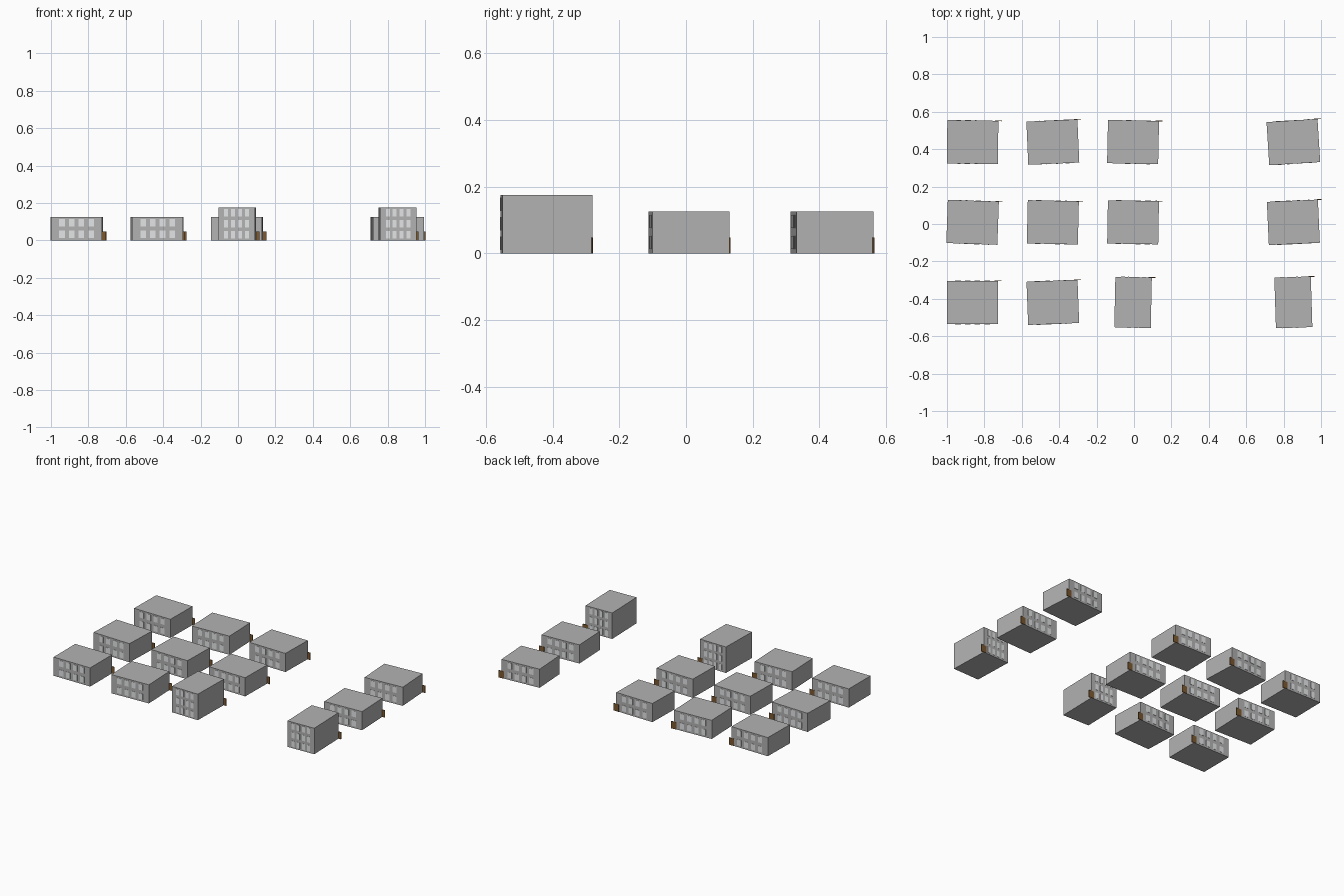
import bpy, bmesh, math
from mathutils import Matrix, Vector

if "Cube" in bpy.data.objects:
    bpy.data.objects.remove(bpy.data.objects["Cube"])


def material(name, rgb):
    m = bpy.data.materials.new(name)
    m.diffuse_color = (*rgb, 1.0)
    m.use_nodes = True
    m.node_tree.nodes["Principled BSDF"].inputs["Base Color"].default_value = m.diffuse_color
    return m


WALL = material("wall grey", (0.45, 0.45, 0.45))
GLASS = material("window pale grey", (0.78, 0.79, 0.80))
WOOD = material("door brown", (0.20, 0.10, 0.03))


def boxes(name, parts, mat, place):
    """One mesh object from a list of (centre, size) boxes."""
    bm = bmesh.new()
    for centre, size in parts:
        bmesh.ops.create_cube(
            bm, size=1.0,
            matrix=Matrix.Translation(centre) @ Matrix.Diagonal((*size, 1.0)))
    me = bpy.data.meshes.new(name)
    bm.to_mesh(me)
    bm.free()
    me.materials.append(mat)
    ob = bpy.data.objects.new(name, me)
    ob.matrix_world = place
    bpy.context.collection.objects.link(ob)
    return ob


def building(label, x, y, turn, w, d, h, floors):
    place = Matrix.Translation((x, y, 0)) @ Matrix.Rotation(math.radians(turn), 4, 'Z')
    # plain block
    boxes(label + "_walls", [((0, 0, h / 2), (w, d, h))], WALL, place)
    # window plates on front and back, four per floor
    panes = []
    for side in (-1, 1):
        for f in range(floors):
            for c in range(4):
                pos = ((c - 1.5) * 0.19 * w, side * d / 2, (f + 0.52) * h / floors)
                panes.append((pos, (0.11 * w, 0.003, 0.04)))
    boxes(label + "_windows", panes, GLASS, place)
    # door plate straddling the back right corner
    boxes(label + "_door", [((w / 2, d / 2, 0.024), (0.038, 0.004, 0.048))], WOOD, place)


# street grid: one column is left empty as a road
COLUMNS = (-0.863, -0.434, -0.005, 0.852)
ROWS = (0.438, 0.009, -0.419)
TURNS = ((-0.8, 2.5, -1.2, 3.6),
         (-2.0, -1.3, -1.0, 2.6),
         (0.0, 2.2, -1.2, 1.8))

for r, y in enumerate(ROWS):
    for c, x in enumerate(COLUMNS):
        if r == 2 and c >= 2:
            building(f"tower_{r}_{c}", x, y, TURNS[r][c], 0.195, 0.27, 0.175, 3)
        else:
            building(f"house_{r}_{c}", x, y, TURNS[r][c], 0.273, 0.231, 0.1255, 2)
